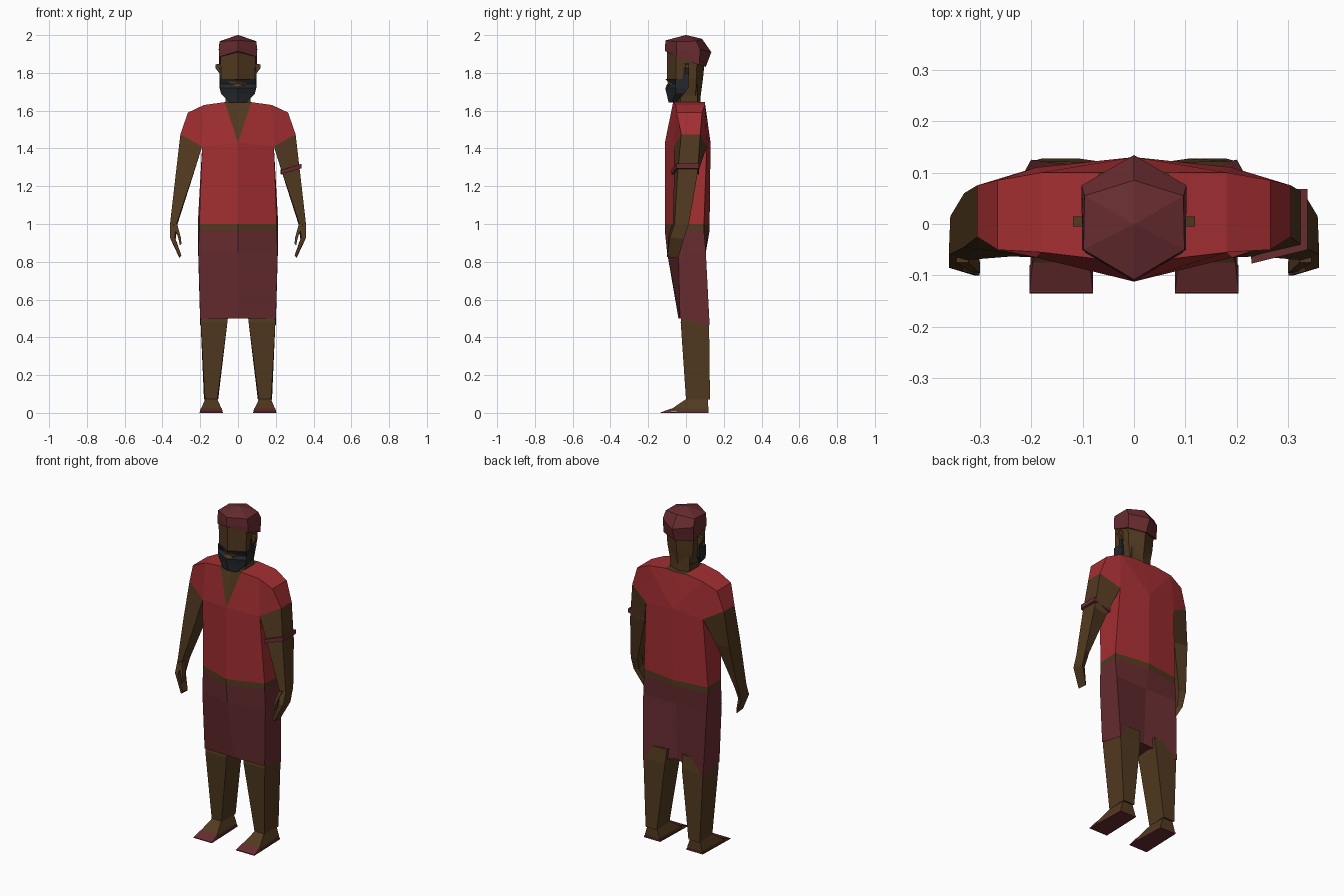
import bpy, bmesh


def material(name, rgb):
    m = bpy.data.materials.new(name)
    m.diffuse_color = (*rgb, 1)
    return m


RED = material("shirt_red", (0.37, 0.028, 0.032))
MAROON = material("maroon_cloth", (0.135, 0.025, 0.029))
SKIN = material("brown_skin", (0.083, 0.041, 0.014))
DARK = material("charcoal_hair", (0.018, 0.021, 0.025))


def build(name, verts, groups, mirror=False):
    """Mesh from points and (material, faces) groups, optionally mirrored in x."""
    bm = bmesh.new()
    sides = (1, -1) if mirror else (1,)
    for s in sides:
        vs = [bm.verts.new((x * s, y, z)) for x, y, z in verts]
        for i, (_, faces) in enumerate(groups):
            for f in faces:
                bm.faces.new([vs[k] for k in f][::s]).material_index = i
    bmesh.ops.remove_doubles(bm, verts=bm.verts, dist=0.0001)
    bmesh.ops.recalc_face_normals(bm, faces=bm.faces)
    me = bpy.data.meshes.new(name)
    bm.to_mesh(me)
    bm.free()
    for m, _ in groups:
        me.materials.append(m)
    ob = bpy.data.objects.new(name, me)
    bpy.context.collection.objects.link(ob)
    return ob


def sym(half):
    """Full ring from a half ring running front centre to back centre."""
    return half + [(-x, y, z) for x, y, z in half[-2:0:-1]]


def flat(z, pts):
    return [(x, y, z) for x, y in pts]


def loft(name, rings, mat, mirror=False):
    n = len(rings[0])
    verts = [p for r in rings for p in r]
    faces = [tuple(range(n)), tuple(range(len(verts) - n, len(verts)))]
    for r in range(len(rings) - 1):
        for i in range(n):
            j = (i + 1) % n
            faces.append((r * n + i, r * n + j, (r + 1) * n + j, (r + 1) * n + i))
    return build(name, verts, [(mat, faces)], mirror)


# Shirt with sleeves, bare V neck and waist strip
waist = [(0, -.112), (.205, -.04), (.213, .095), (0, .125)]
shirt = [(0, -.112, 1.43), (0, -.06, 1.645), (.07, -.068, 1.645), (.18, -.055, 1.63),
         (.265, -.05, 1.59), (.305, -.025, 1.475), (.19, -.065, 1.41),
         (0, .10, 1.64), (.07, .10, 1.645), (.18, .10, 1.63), (.265, .085, 1.59),
         (.305, .075, 1.475), (.19, .11, 1.41), (0, .13, 1.43)]
torso = shirt + flat(1.0, waist) + flat(.965, waist)
build("shirt", torso, [
    (RED, [(0, 6, 15, 14), (0, 2, 3, 6), (3, 4, 5, 6), (2, 3, 9, 8), (3, 4, 10, 9),
           (4, 5, 11, 10), (7, 8, 9, 13), (9, 12, 13), (9, 10, 11, 12),
           (6, 12, 16, 15), (12, 13, 17, 16)]),
    (SKIN, [(0, 1, 2), (1, 2, 8, 7), (5, 6, 12, 11),
            (14, 15, 19, 18), (15, 16, 20, 19), (16, 17, 21, 20)])], mirror=True)

# Knee-length wrap, lower at the back corners
loft("skirt", [sym(flat(.965, waist)),
               sym([(0, -.1, .85), (.21, -.04, .85), (.211, .105, .85), (0, .1, .85)]),
               sym([(0, -.04, .5), (.2, -.032, .5), (.2, .125, .465), (0, .085, .51)])], MAROON)

# Arms and hands
arm = [[shirt[5], shirt[6], shirt[12], shirt[11]],
       [(.33, -.045, 1.26), (.238, -.063, 1.26), (.24, .055, 1.25), (.33, .06, 1.26)],
       [(.36, -.06, 1.0), (.325, -.07, 1.0), (.32, 0, 1.0), (.357, .015, 1.0)],
       [(.36, -.085, .93), (.335, -.092, .93), (.33, -.025, .92), (.357, -.012, .92)],
       [(.31, -.1, .825), (.30, -.1, .835), (.30, -.05, .835), (.31, -.04, .82)]]
loft("arms", arm, SKIN, mirror=True)
loft("thumbs", [[(.345, -.075, 1.0), (.322, -.075, 1.0), (.322, -.04, 1.0), (.345, -.04, 1.0)],
                [(.317, -.093, .93), (.303, -.093, .93), (.303, -.065, .93), (.317, -.065, .93)],
                [(.308, -.095, .888), (.299, -.095, .895), (.299, -.075, .895),
                 (.308, -.075, .888)]], SKIN, mirror=True)

# Band on one upper arm
band = [(.337, -.05, 1.295), (.228, -.077, 1.262), (.226, .068, 1.265), (.337, .068, 1.295)]
loft("arm_band", [band, [(x, y, z + .024) for x, y, z in band]], MAROON)

# Legs, feet and soles
loft("legs", [flat(.56, [(.05, -.018), (.192, -.018), (.195, .11), (.05, .11)]),
              flat(.48, [(.056, -.028), (.198, -.028), (.198, .122), (.056, .12)]),
              flat(.07, [(.11, 0), (.175, 0), (.18, .127), (.105, .127)])], SKIN, mirror=True)
loft("feet", [flat(.008, [(.086, -.085), (.199, -.085), (.192, .118), (.09, .118)]),
              [(.087, -.075, .022), (.196, -.075, .022), (.19, .118, .022), (.092, .118, .022)],
              flat(.075, [(.113, .003), (.172, .003), (.174, .117), (.111, .117)])],
     SKIN, mirror=True)
loft("soles", [flat(0, [(.08, -.135), (.203, -.135), (.195, .12), (.088, .12)]),
               [(.08, -.133, .004), (.203, -.133, .004), (.195, .12, .01), (.088, .12, .01)]],
     MAROON, mirror=True)
build("toe_straps", [(.08, -.133, .003), (.203, -.133, .003), (.197, -.075, .024),
                     (.086, -.075, .024), (.08, -.08, .003), (.203, -.08, .003)],
      [(MAROON, [(0, 1, 2, 3), (0, 3, 4), (1, 5, 2), (0, 4, 5, 1), (3, 2, 5, 4)])], mirror=True)

# Neck and head
loft("neck", [sym(flat(z, [(0, -.05), (.066, -.03), (.066, .06), (0, .078)]))
              for z in (1.6, 1.74)], SKIN)
loft("head", [sym(flat(1.68, [(0, -.085), (.075, -.04), (.07, .05), (0, .078)])),
              sym(flat(1.77, [(0, -.1), (.09, -.052), (.085, .055), (0, .09)])),
              sym(flat(1.92, [(0, -.1), (.093, -.052), (.095, .06), (0, .105)]))], SKIN)
loft("ears", [[(.085, -.005, 1.78), (.085, .015, 1.78), (.085, .015, 1.85), (.085, -.005, 1.85)],
              [(.119, -.005, 1.825), (.119, .015, 1.825), (.119, .015, 1.845),
               (.119, -.005, 1.845)]], SKIN, mirror=True)

# Beard with a recessed mouth, sideburns and lips
side = [(.095, -.056), (.097, .012), (0, .0)]
loft("beard", [sym(flat(1.768, [(0, -.11)] + side)),
               sym(flat(1.742, [(0, -.085)] + side)),
               sym(flat(1.72, [(0, -.11)] + side)),
               sym(flat(1.69, [(0, -.103), (.09, -.055), (.088, -.01), (0, -.02)])),
               sym(flat(1.643, [(0, -.092), (.045, -.078), (.045, -.06), (0, -.05)]))], DARK)
loft("sideburns", [flat(z, [(.08, -.012), (.098, -.012), (.098, .012), (.08, .012)])
                   for z in (1.75, 1.83)], DARK, mirror=True)
build("lips", [(0, -.096, 1.745), (.04, -.088, 1.735), (0, -.108, 1.727), (0, -.08, 1.73)],
      [(SKIN, [(0, 1, 2), (1, 3, 2), (0, 3, 1)])], mirror=True)

# Faceted cap, lower at the back
loft("cap", [sym([(0, -.11, 1.915), (.1, -.05, 1.885), (.1, .07, 1.842), (0, .105, 1.832)]),
             sym([(0, -.112, 1.93), (.101, -.05, 1.92), (.102, .075, 1.925), (0, .134, 1.91)]),
             sym([(0, -.108, 1.972), (.098, -.05, 1.966), (.096, .055, 1.968), (0, .085, 1.98)]),
             sym([(0, -.003, 2.0), (.003, -.001, 2.0), (.003, .001, 2.0), (0, .003, 2.0)])], MAROON)
